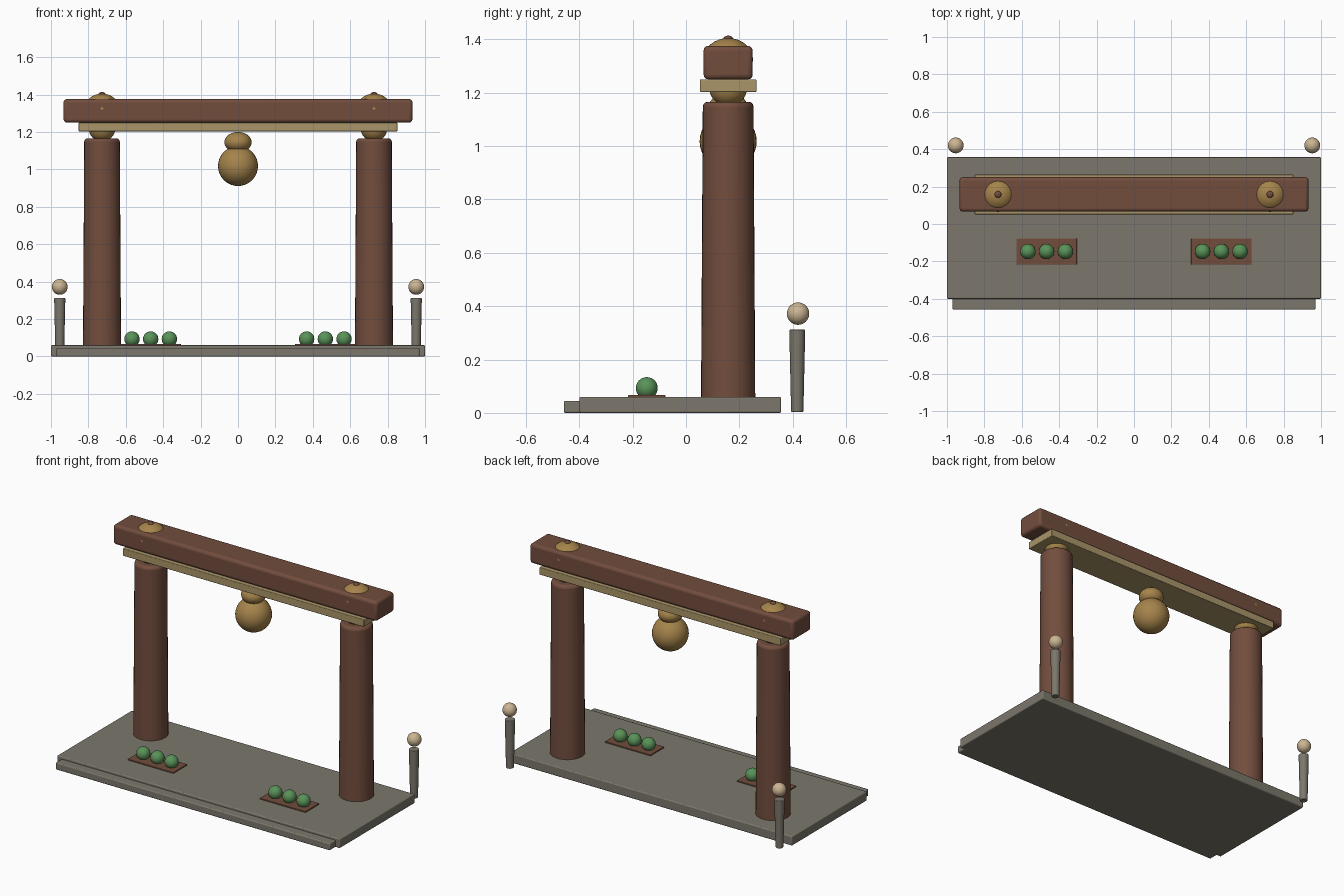
import bpy, math

if "Cube" in bpy.data.objects:
    bpy.data.objects.remove(bpy.data.objects["Cube"])


def material(name, rgb):
    m = bpy.data.materials.new(name)
    m.diffuse_color = (*rgb, 1)
    m.use_nodes = True
    m.node_tree.nodes["Principled BSDF"].inputs["Base Color"].default_value = m.diffuse_color
    return m


WOOD = material("red_wood", (0.17, 0.075, 0.048))
GOLD = material("gold", (0.38, 0.23, 0.07))
TAN = material("tan_wood", (0.40, 0.30, 0.14))
STONE = material("stone", (0.20, 0.185, 0.15))
LAMP = material("lamp_cream", (0.60, 0.46, 0.29))
GREEN = material("green", (0.10, 0.29, 0.10))


def finish(name, mat, bevel=0):
    ob = bpy.context.object
    ob.name = name
    ob.data.materials.append(mat)
    if bevel:
        b = ob.modifiers.new("rounded_edges", "BEVEL")
        b.width, b.segments = bevel, 3
        b.limit_method, b.angle_limit = "ANGLE", math.radians(40)
    bpy.ops.object.shade_smooth_by_angle(angle=math.radians(35))
    return ob


def box(name, mat, x, y, z, bevel):
    """Box from (min, max) ranges on each axis."""
    bpy.ops.mesh.primitive_cube_add(size=1, location=[(a + b) / 2 for a, b in (x, y, z)])
    bpy.context.object.scale = [b - a for a, b in (x, y, z)]
    bpy.ops.object.transform_apply(location=False, rotation=False, scale=True)
    return finish(name, mat, bevel)


def column(name, mat, x, y, z0, z1, r0, r1, bevel):
    bpy.ops.mesh.primitive_cone_add(vertices=32, radius1=r0, radius2=r1,
                                    depth=z1 - z0, location=(x, y, (z0 + z1) / 2))
    return finish(name, mat, bevel)


def ball(name, mat, loc, r, rz=None):
    bpy.ops.mesh.primitive_uv_sphere_add(segments=32, ring_count=16, radius=r, location=loc)
    bpy.context.object.scale.z = (rz or r) / r
    bpy.ops.object.transform_apply(location=False, rotation=False, scale=True)
    return finish(name, mat)


Y = 0.158  # depth of the gate

# stone platform with front step
box("platform", STONE, (-1, 1), (-0.40, 0.357), (0, 0.06), 0.006)
box("front_step", STONE, (-0.97, 0.97), (-0.458, -0.38), (0, 0.045), 0.006)

# beams
box("top_beam", WOOD, (-0.933, 0.933), (0.066, 0.25), (1.25, 1.376), 0.018)
box("lower_plank", TAN, (-0.853, 0.853), (0.052, 0.264), (1.203, 1.25), 0.004)

# hanging bell
ball("bell_neck", GOLD, (0, Y, 1.145), 0.073, 0.055)
ball("bell", GOLD, (0, Y, 1.018), 0.107)

for s, side in ((-1, "left"), (1, "right")):
    # gate posts with capitals and finials
    x = s * 0.727
    column(f"gate_post_{side}", WOOD, x, Y, 0.003, 1.166, 0.102, 0.095, 0.018)
    ball(f"post_capital_{side}", GOLD, (x, Y, 1.215), 0.07, 0.065)
    ball(f"beam_cap_{side}", GOLD, (x, Y, 1.325), 0.093, 0.08)
    ball(f"cap_stud_{side}", WOOD, (x, Y, 1.402), 0.018, 0.012)

    # lamp posts behind the platform
    column(f"lamp_post_{side}", STONE, s * 0.953, 0.417, 0.003, 0.312, 0.023, 0.03, 0.004)
    ball(f"lamp_{side}", LAMP, (s * 0.953, 0.42, 0.372), 0.042)

    # trays of green offerings
    c = s * 0.467
    box(f"tray_{side}", WOOD, (c - 0.162, c + 0.162), (-0.217, -0.077), (0.05, 0.067), 0.003)
    for i in (-1, 0, 1):
        ball(f"offering_{side}_{i + 2}", GREEN, (c + i * 0.1, -0.147, 0.093), 0.041)
